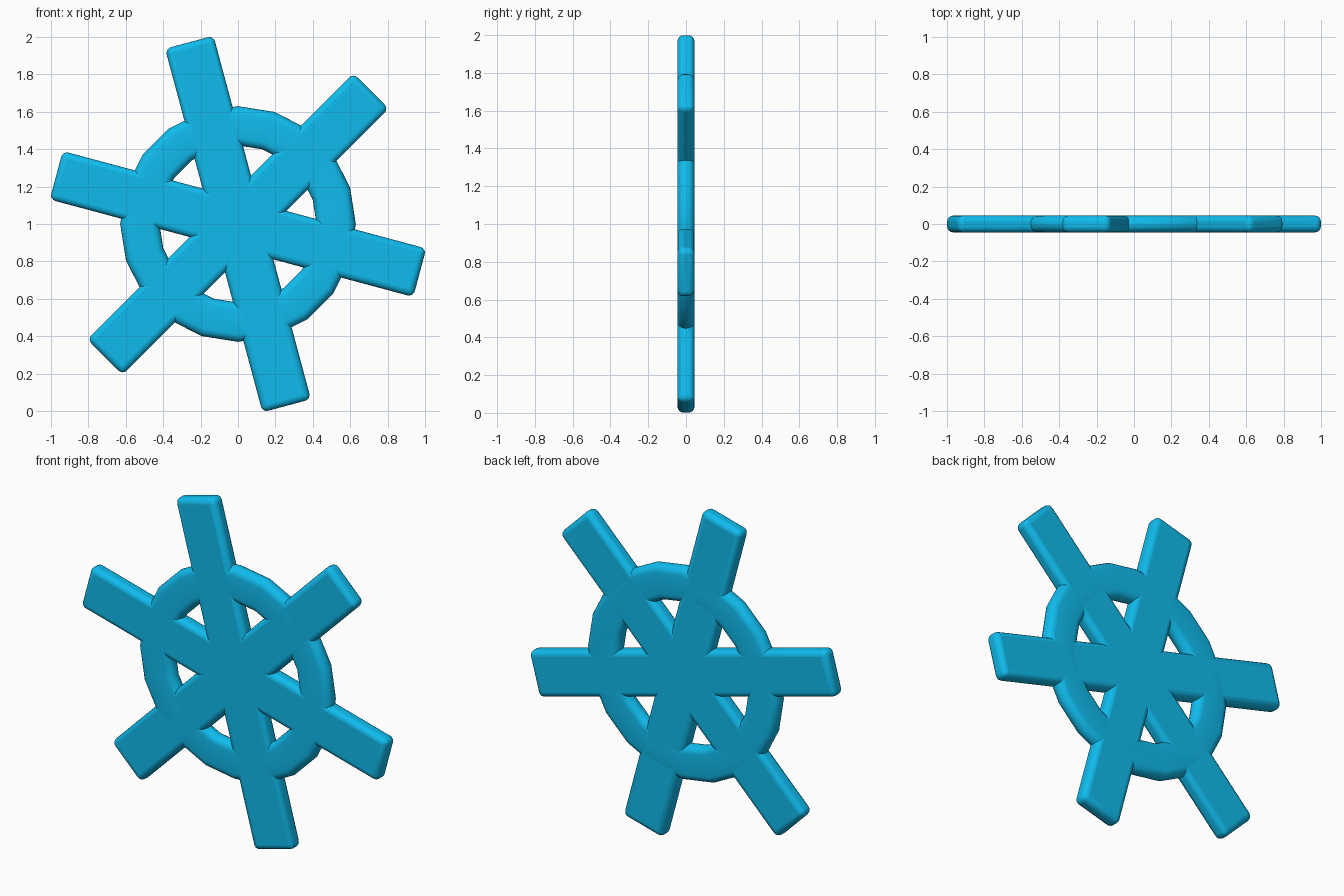
import bpy, bmesh, math

if "Cube" in bpy.data.objects:
    bpy.data.objects.remove(bpy.data.objects["Cube"])

CENTRE_Z = 1.0
HALF_T = 0.045
mat = bpy.data.materials.new("cyan")
mat.diffuse_color = (0.005, 0.5, 0.85, 1)
mat.use_nodes = True
mat.node_tree.nodes["Principled BSDF"].inputs["Base Color"].default_value = mat.diffuse_color


def finish(obj):
    obj.data.materials.append(mat)
    bpy.ops.object.select_all(action='DESELECT')
    obj.select_set(True)
    bpy.context.view_layer.objects.active = obj
    bpy.ops.object.shade_smooth_by_angle(angle=math.radians(40))


def spoke_bar(name, angle):
    # full-length bar through the hub with rounded edges
    bpy.ops.mesh.primitive_cube_add(size=1, location=(0, 0, CENTRE_Z))
    obj = bpy.context.object
    obj.name = name
    for v in obj.data.vertices:
        v.co.x *= 2.012
        v.co.y *= 2 * HALF_T
        v.co.z *= 0.268
    obj.rotation_euler = (0, -math.radians(angle), 0)
    bev = obj.modifiers.new("rounding", 'BEVEL')
    bev.width = 0.032
    bev.segments = 4
    finish(obj)


def rim(name, r_in, r_out, sides=20, corner=0.043, steps=5):
    # rounded-rectangle section swept around the y axis
    section = []
    for q, (r, y) in enumerate([(r_out - corner, HALF_T - corner),
                                (r_in + corner, HALF_T - corner),
                                (r_in + corner, corner - HALF_T),
                                (r_out - corner, corner - HALF_T)]):
        for i in range(steps + 1):
            a = math.pi / 2 * (q + i / steps)
            section.append((r + corner * math.cos(a), y + corner * math.sin(a)))
    bm = bmesh.new()
    loops = []
    for s in range(sides):
        a = 2 * math.pi * s / sides
        loops.append([bm.verts.new((r * math.cos(a), y, r * math.sin(a)))
                      for r, y in section])
    n = len(section)
    for s in range(sides):
        a, b = loops[s], loops[(s + 1) % sides]
        for i in range(n):
            j = (i + 1) % n
            bm.faces.new((a[i], a[j], b[j], b[i]))
    bmesh.ops.recalc_face_normals(bm, faces=bm.faces)
    mesh = bpy.data.meshes.new(name)
    bm.to_mesh(mesh)
    bm.free()
    obj = bpy.data.objects.new(name, mesh)
    obj.location.z = CENTRE_Z
    bpy.context.collection.objects.link(obj)
    finish(obj)


# three crossing bars make six spokes
for k, ang in enumerate((-15, 45, 105)):
    spoke_bar(f"spoke_bar_{k + 1}", ang)

# ring joining the spokes
rim("rim", 0.42, 0.63)
